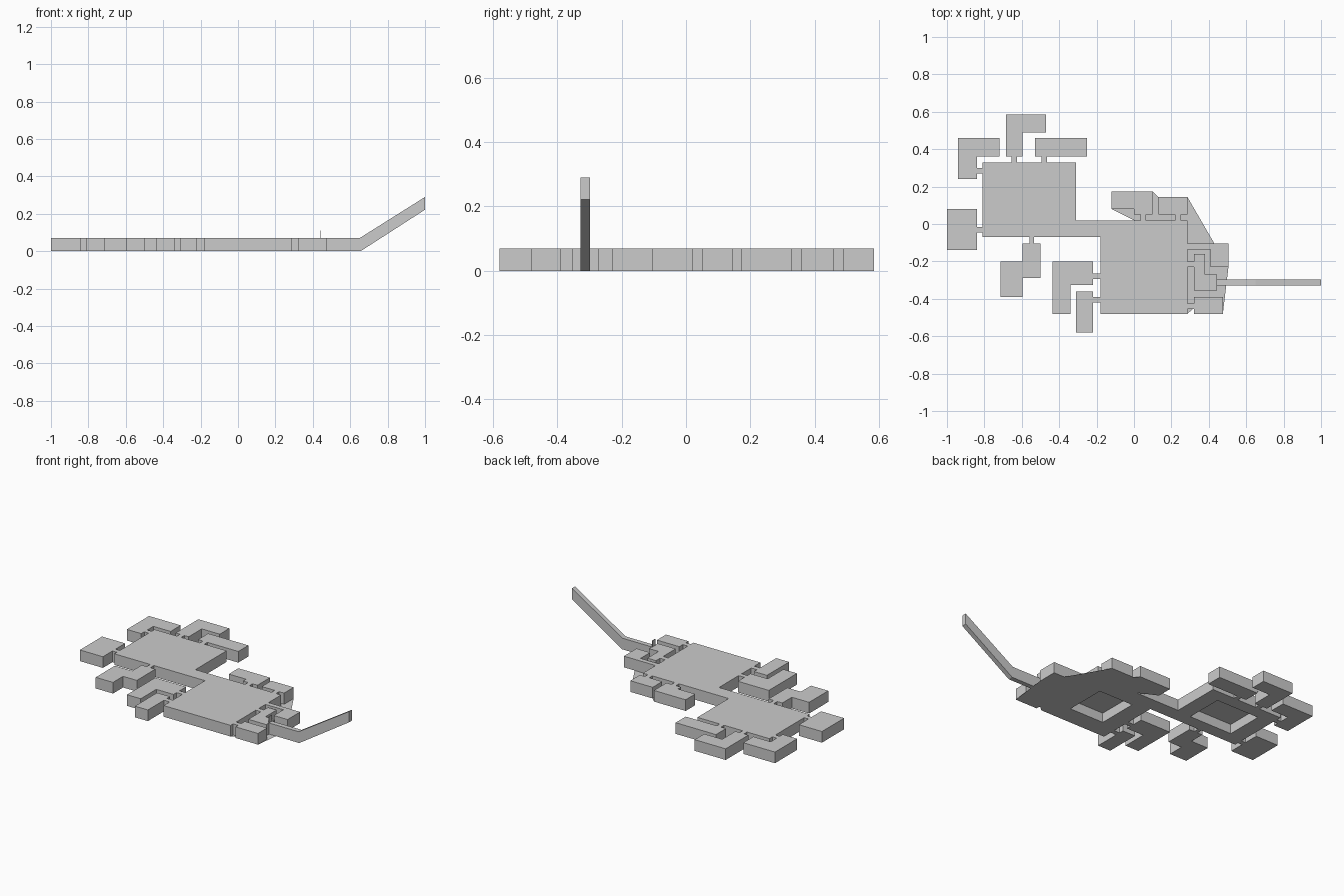
import bpy, bmesh

if "Cube" in bpy.data.objects:
    bpy.data.objects.remove(bpy.data.objects["Cube"])

H = 0.07  # slab thickness


def mesh_object(name, bm):
    bmesh.ops.remove_doubles(bm, verts=bm.verts, dist=1e-5)
    me = bpy.data.meshes.new(name)
    bm.to_mesh(me)
    bm.free()
    ob = bpy.data.objects.new(name, me)
    bpy.context.collection.objects.link(ob)
    return ob


def add_prism(bm, pts, z0=0.0, z1=H, bottom=True):
    """Upright prism over a plan outline; the floor face is optional."""
    area = sum(a[0] * b[1] - b[0] * a[1] for a, b in zip(pts, pts[1:] + pts[:1]))
    if area < 0:
        pts = pts[::-1]
    lo = [bm.verts.new((x, y, z0)) for x, y in pts]
    hi = [bm.verts.new((x, y, z1)) for x, y in pts]
    bm.faces.new(hi)
    if bottom:
        bm.faces.new(lo[::-1])
    n = len(pts)
    for i in range(n):
        j = (i + 1) % n
        bm.faces.new((lo[i], lo[j], hi[j], hi[i]))


def rect(x0, x1, y0, y1):
    return [(x0, y0), (x1, y0), (x1, y1), (x0, y1)]


def slab(name, *outlines, bottom=True, z0=0.0, z1=H):
    bm = bmesh.new()
    for pts in outlines:
        add_prism(bm, pts, z0, z1, bottom)
    return mesh_object(name, bm)


# Two joined square plates
body = slab("body_plates", [(-.81, -.07), (-.18, -.07), (-.18, -.48), (.285, -.48),
                            (.285, .02), (-.31, .02), (-.31, .33), (-.81, .33)])

# Recesses in the underside
for cx, cy, hx, hy in ((-.56, .13, .15, .12), (.05, -.23, .12, .13)):
    cutter = slab("recess_cutter", rect(cx - hx, cx + hx, cy - hy, cy + hy), z0=-.05, z1=.06)
    cutter.hide_render = True
    mod = body.modifiers.new("recess", 'BOOLEAN')
    mod.operation = 'DIFFERENCE'
    mod.solver = 'EXACT'
    mod.object = cutter
    bpy.context.view_layer.objects.active = body
    bpy.ops.object.modifier_apply(modifier=mod.name)
    bpy.data.objects.remove(cutter)

# Free-standing pads, each with a narrow neck to the plates
slab("west_pad", rect(-1, -.84, -.14, .08), rect(-.84, -.81, -.045, -.015))
slab("northwest_pad", [(-.94, .24), (-.84, .24), (-.84, .36), (-.72, .36), (-.72, .46), (-.94, .46)],
     rect(-.84, -.81, .27, .30))
slab("north_pad", [(-.685, .36), (-.595, .36), (-.595, .49), (-.47, .49), (-.47, .585), (-.685, .585)],
     rect(-.655, -.625, .33, .36))
slab("northeast_pad", rect(-.53, -.25, .36, .46), rect(-.495, -.465, .33, .36))
slab("south_pad", [(-.595, -.105), (-.595, -.20), (-.715, -.20), (-.715, -.39), (-.595, -.39),
                   (-.595, -.29), (-.50, -.29), (-.50, -.105)],
     rect(-.56, -.535, -.105, -.07))
slab("inner_pad", [(-.435, -.20), (-.22, -.20), (-.22, -.325), (-.34, -.325), (-.34, -.48), (-.435, -.48)],
     rect(-.22, -.18, -.295, -.265))
slab("lower_pad", rect(-.31, -.22, -.58, -.36), rect(-.22, -.18, -.42, -.39))

# Pads that stand on the shared floor sheet
slab("upper_left_pad", [(-.12, .08), (0, .08), (0, .05), (.10, .05), (.10, .175), (-.12, .175)],
     rect(.035, .065, .02, .05), bottom=False)
slab("upper_right_pad", rect(.13, .285, .05, .145), rect(.22, .25, .02, .05), bottom=False)
slab("hook_pad", [(.285, -.105), (.505, -.105), (.505, -.23), (.41, -.23), (.41, -.135), (.285, -.135)],
     bottom=False)
slab("tail_pad", [(.32, -.16), (.38, -.16), (.38, -.27), (.445, -.27), (.445, -.355), (.32, -.355)],
     rect(.285, .32, -.23, -.20), bottom=False)
slab("corner_pad", rect(.32, .475, -.48, -.39), rect(.285, .32, -.455, -.425), bottom=False)

# Floor sheet around the right plate
bm = bmesh.new()
outline = [(.285, .02), (0, .02), (-.12, .08), (-.12, .175), (.10, .175), (.13, .145), (.285, .145),
           (.43, -.105), (.505, -.105), (.505, -.23), (.475, -.48), (.32, -.48), (.32, -.45), (.285, -.48)]
face = bm.faces.new([bm.verts.new((x, y, 0)) for x, y in outline])
face.normal_update()
if face.normal.z > 0:
    face.normal_flip()
mesh_object("floor_sheet", bm)

# Bent bar rising to the right
bm = bmesh.new()
profile = [(.445, 0), (.655, 0), (1, .222), (1, .29), (.65, H), (.445, H)]
side = bm.faces.new([bm.verts.new((x, -.328, z)) for x, z in profile])
ext = bmesh.ops.extrude_face_region(bm, geom=[side], use_keep_orig=True)
bmesh.ops.translate(bm, vec=(0, .03, 0), verts=[v for v in ext["geom"] if isinstance(v, bmesh.types.BMVert)])
bmesh.ops.recalc_face_normals(bm, faces=bm.faces)
mesh_object("tail_bar", bm)

# Small upright sliver at the root of the bar
slab("bar_root_fin", rect(.442, .445, -.328, -.298), z0=H, z1=.11)
